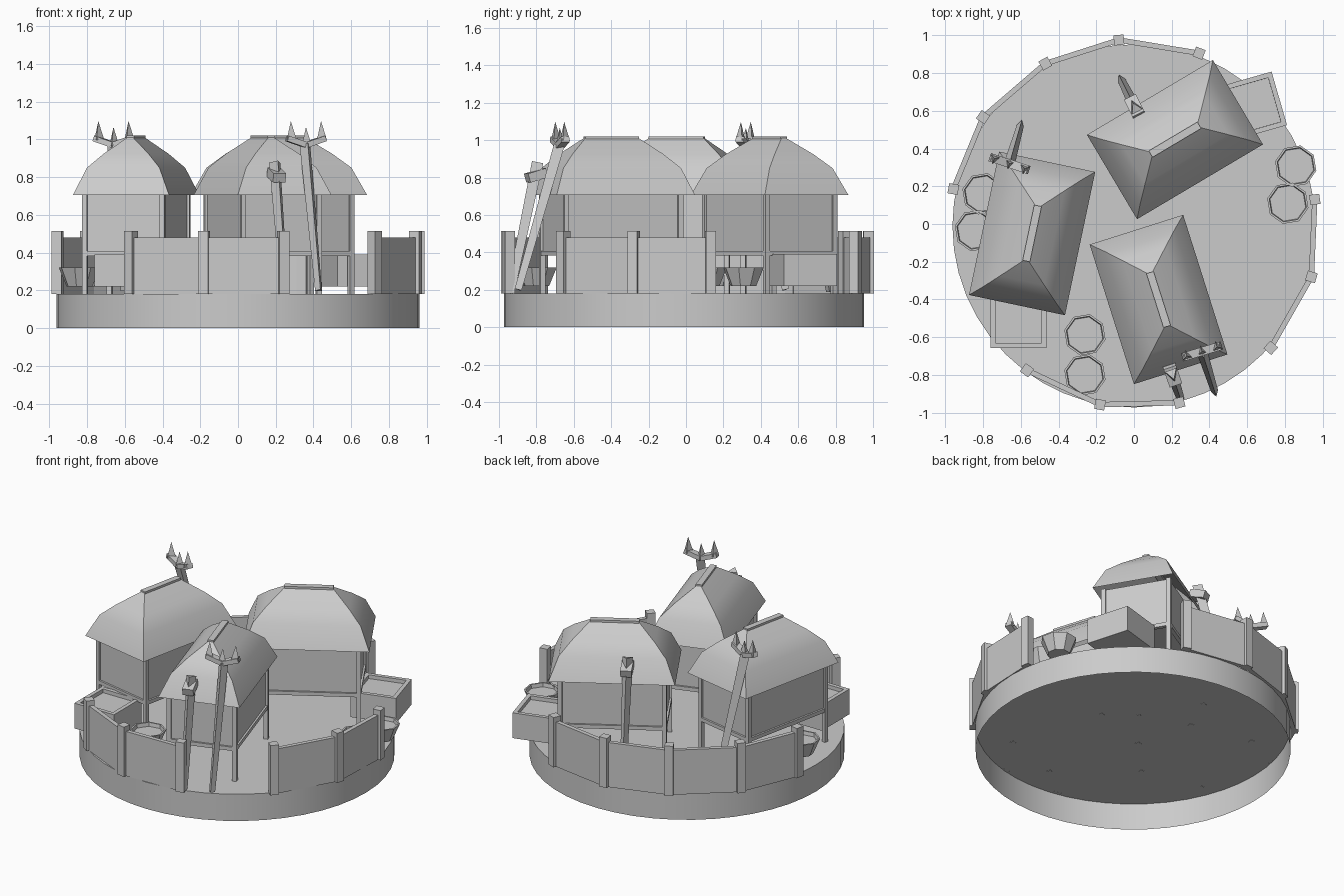
import bpy, bmesh, math
from mathutils import Vector, Matrix

if "Cube" in bpy.data.objects:
    bpy.data.objects.remove(bpy.data.objects["Cube"])

grey = bpy.data.materials.new("stone_grey")
grey.use_nodes = True
COLOUR = (0.6, 0.6, 0.6, 1)
grey.diffuse_color = COLOUR
grey.node_tree.nodes["Principled BSDF"].inputs["Base Color"].default_value = COLOUR


def finish(bm, name, smooth=None):
    bmesh.ops.recalc_face_normals(bm, faces=bm.faces)
    mesh = bpy.data.meshes.new(name)
    bm.to_mesh(mesh)
    bm.free()
    mesh.materials.append(grey)
    obj = bpy.data.objects.new(name, mesh)
    bpy.context.collection.objects.link(obj)
    if smooth:
        bpy.ops.object.select_all(action='DESELECT')
        obj.select_set(True)
        bpy.context.view_layer.objects.active = obj
        bpy.ops.object.shade_smooth_by_angle(angle=math.radians(smooth))


def add_box(bm, centre, size, turn=0, place=Matrix()):
    m = place @ Matrix.Translation(centre) @ Matrix.Rotation(turn, 4, 'Z')
    bmesh.ops.create_cube(bm, size=1, matrix=m @ Matrix.Diagonal((*size, 1)))


def beam_frame(a, b):
    """Frame at the middle of a-b: x level, y across, z along."""
    along = (b - a).normalized()
    level = along.cross(Vector((0, 0, 1))).normalized()
    turn = Matrix((level, along.cross(level), along)).transposed().to_4x4()
    return Matrix.Translation((a + b) / 2) @ turn


def add_beam(bm, a, b, across, thick):
    m = beam_frame(a, b)
    bmesh.ops.create_cube(bm, size=1, matrix=m @ Matrix.Diagonal((across, thick, (b - a).length, 1)))


def add_pole(bm, foot, top, r_foot, r_top):
    """Three-sided tapered pole with one edge on its outer, lower side."""
    m = beam_frame(foot, top) @ Matrix.Rotation(math.radians(180), 4, 'Z')
    bmesh.ops.create_cone(bm, cap_ends=True, segments=3, radius1=r_foot, radius2=r_top,
                          depth=(top - foot).length, matrix=m)


def loft(bm, rings, bottom=True):
    """Bridge rings of points, cap the last and, if wanted, the first."""
    loops = [[bm.verts.new(p) for p in ring] for ring in rings]
    n = len(loops[0])
    for lo, hi in zip(loops, loops[1:]):
        for i in range(n):
            bm.faces.new((lo[i], lo[(i + 1) % n], hi[(i + 1) % n], hi[i]))
    if bottom:
        bm.faces.new(loops[0])
    bm.faces.new(loops[-1])


def ring(x, y, r, z, count, turn=0):
    angles = [turn + math.tau * k / count for k in range(count)]
    return [Vector((x + r * math.cos(a), y + r * math.sin(a), z)) for a in angles]


# Round base: a shell open underneath
bm = bmesh.new()
loft(bm, [ring(0, -0.01, 0.962, z, 48) for z in (0, 0.18)], bottom=False)
finish(bm, "round_base", 35)


# Stilt huts: long axis on local x
def hut(label, x, y, degrees):
    place = Matrix.Translation((x, y, 0)) @ Matrix.Rotation(math.radians(degrees), 4, 'Z')
    bm = bmesh.new()
    add_box(bm, (0, 0, 0.56), (0.64, 0.42, 0.31), place=place)
    finish(bm, label + "_hut_walls")

    bm = bmesh.new()
    for sx in (-1, 1):
        for sy in (-1, 1):
            add_box(bm, (sx * 0.32, sy * 0.21, 0.448), (0.027, 0.027, 0.54), place=place)
    for s in (-1, 1):
        add_box(bm, (0, s * 0.21, 0.395), (0.64, 0.025, 0.025), place=place)
        add_box(bm, (s * 0.32, 0, 0.395), (0.025, 0.42, 0.025), place=place)
    finish(bm, label + "_hut_frame")

    # Roof is an open shell
    bm = bmesh.new()
    profile = [(0.388, 0.26, 0.706), (0.33, 0.196, 0.85), (0.255, 0.12, 0.925), (0.15, 0.015, 1.01)]
    loft(bm, [[place @ Vector((sx * l, sy * w, z)) for sx, sy in ((-1, -1), (1, -1), (1, 1), (-1, 1))]
              for l, w, z in profile], bottom=False)
    finish(bm, label + "_hut_roof", 38)

    bm = bmesh.new()
    add_box(bm, (0, 0, 1.005), (0.30, 0.04, 0.03), place=place)
    finish(bm, label + "_hut_ridge")


hut("left", -0.54, -0.05, 78.1)
hut("back", 0.217, 0.447, 30.7)
hut("front", 0.13, -0.40, 107.6)


# Raised trays beside the huts
def tray(name, x, y, degrees):
    bm = bmesh.new()
    add_box(bm, (x, y, 0.305), (0.295, 0.295, 0.17), math.radians(degrees))
    bm.normal_update()
    top = max(bm.faces, key=lambda f: f.calc_center_median().z)
    bmesh.ops.inset_region(bm, faces=[top], thickness=0.037)
    bmesh.ops.inset_region(bm, faces=[top], thickness=0.0005, depth=-0.025)
    finish(bm, name)


tray("left_tray", -0.612, -0.51, 0)
tray("back_tray", 0.628, 0.625, 16)

# Eight-sided bowls, filled nearly to the rim
bowls = [(0.857, 0.307), (0.815, 0.11), (-0.26, -0.587), (-0.26, -0.80), (-0.80, 0.16), (-0.84, -0.035)]
for i, (x, y) in enumerate(bowls):
    bm = bmesh.new()
    loft(bm, [ring(x, y, r, z, 8, math.radians(32))
              for r, z in ((0.07, 0.22), (0.112, 0.32), (0.101, 0.32), (0.097, 0.295))])
    finish(bm, f"bowl_{i + 1}")

# Fence runs with posts
runs = {
    "back": [(-0.957, 0.185), (-0.80, 0.566), (-0.47, 0.85), (-0.08, 0.975), (0.345, 0.905)],
    "front": [(-0.567, -0.775), (-0.18, -0.957), (0.24, -0.947)],
    "right": [(0.725, -0.656), (0.94, -0.28), (0.958, 0.13)],
}
for label, points in runs.items():
    posts, panels = bmesh.new(), bmesh.new()
    for x, y in points:
        add_box(posts, (x, y, 0.347), (0.054, 0.054, 0.335), math.atan2(y, x))
    for (ax, ay), (bx, by) in zip(points, points[1:]):
        add_box(panels, ((ax + bx) / 2, (ay + by) / 2, 0.33),
                (math.hypot(bx - ax, by - ay), 0.028, 0.30), math.atan2(by - ay, bx - ax))
    finish(posts, label + "_fence_posts")
    finish(panels, label + "_fence_panels")


# Leaning poles topped by a three-spiked fork
def fork(label, foot, top, reach):
    foot, top, reach = Vector(foot), Vector(top), Vector(reach)
    bm = bmesh.new()
    add_pole(bm, foot, top, 0.022, 0.034)
    for s in (-1, 1):
        add_beam(bm, top, top + reach * s + Vector((0, 0, 0.035)), 0.045, 0.03)
    heading = Matrix.Rotation(math.atan2(reach.y, reach.x), 4, 'Z')
    for s in (-0.8, 0, 0.8):
        base = top + reach * s + Vector((0, 0, 0.04 * abs(s) + 0.045))
        bmesh.ops.create_cone(bm, cap_ends=True, segments=3, radius1=0.032, radius2=0, depth=0.1,
                              matrix=Matrix.Translation(base) @ heading)
    finish(bm, label + "_fork_pole")


fork("front", (0.43, -0.895, 0.2), (0.36, -0.675, 0.97), (0.1, 0.03, 0))
fork("left", (-0.60, 0.53, 0.2), (-0.66, 0.32, 0.97), (-0.1, 0.033, 0))


# Leaning poles with a short crosspiece
def cross_pole(label, foot, top):
    foot, top = Vector(foot), Vector(top)
    bm = bmesh.new()
    add_pole(bm, foot, top, 0.024, 0.036)
    lean = (top - foot).normalized()
    mid = top - lean * 0.055
    out = Vector((foot.x - top.x, foot.y - top.y, 0)).normalized()
    add_beam(bm, mid - out * 0.05, mid + out * 0.05 - Vector((0, 0, 0.03)), 0.07, 0.05)
    finish(bm, label + "_cross_pole")


cross_pole("front", (0.25, -0.935, 0.19), (0.2, -0.79, 0.88))
cross_pole("back", (-0.07, 0.77, 0.19), (0.01, 0.61, 0.88))
